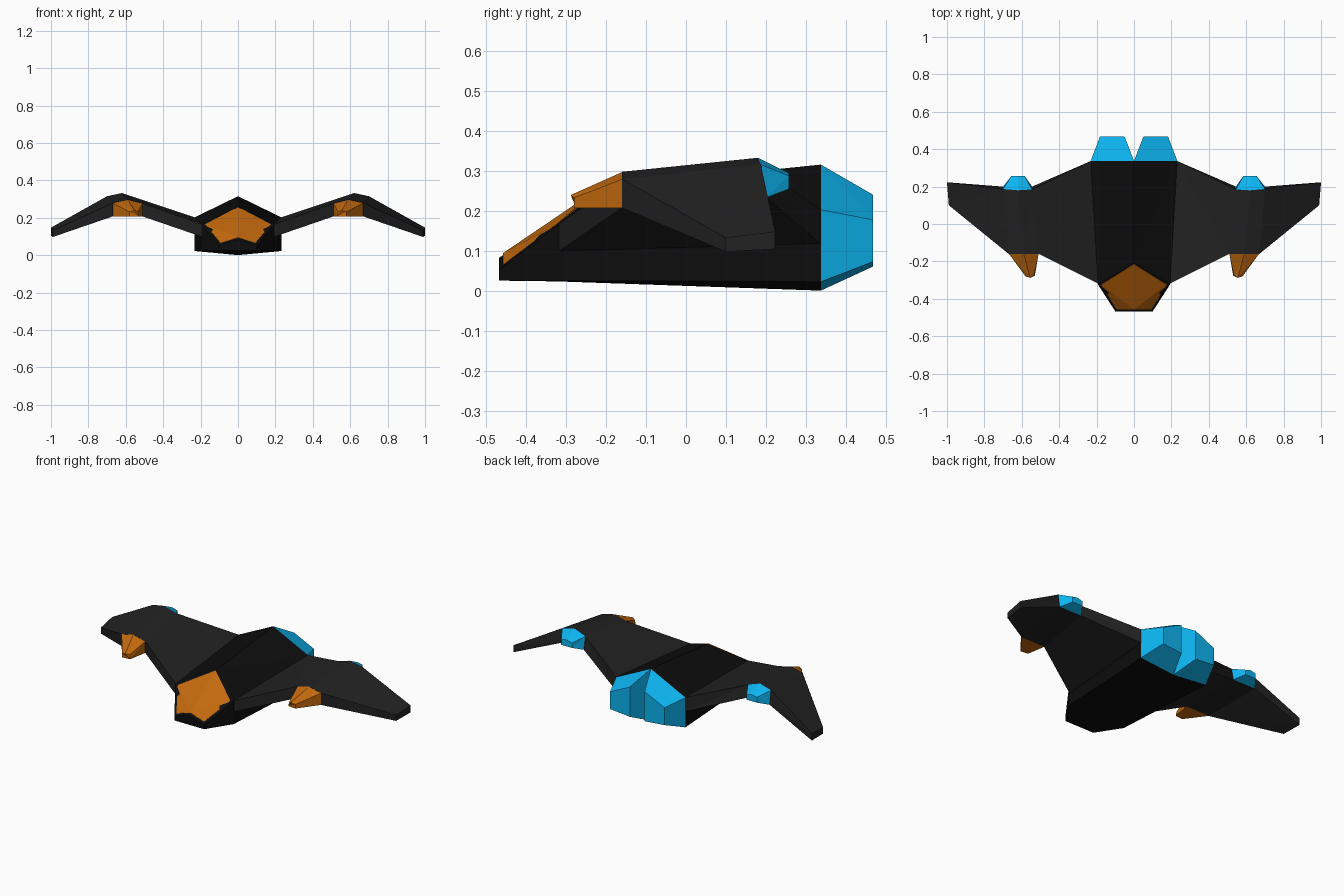
import bpy, bmesh
from mathutils import Vector

if "Cube" in bpy.data.objects:
    bpy.data.objects.remove(bpy.data.objects["Cube"])


def material(name, rgb):
    m = bpy.data.materials.new(name)
    m.diffuse_color = (*rgb, 1)
    m.use_nodes = True
    m.node_tree.nodes["Principled BSDF"].inputs["Base Color"].default_value = m.diffuse_color
    return m


HULL = material("hull_black", (0.004, 0.004, 0.004))
WING = material("wing_charcoal", (0.016, 0.016, 0.016))
AMBER = material("amber", (0.54, 0.14, 0.004))
BLUE = material("glow_blue", (0.004, 0.46, 0.88))


def loft(name, sections, mat, closed=True, caps=(True, True)):
    """Skin faceted sections, then mirror across x = 0 and weld."""
    bm = bmesh.new()
    for side in (1, -1):
        rings = [[bm.verts.new((p[0] * side, p[1], p[2])) for p in s] for s in sections]
        n = len(sections[0])
        for a, b in zip(rings, rings[1:]):
            for i in range(n if closed else n - 1):
                j = (i + 1) % n
                bm.faces.new((a[i], a[j], b[i]))
                bm.faces.new((a[j], b[j], b[i]))
        for ring, cap in zip((rings[0], rings[-1]), caps):
            if cap:
                for i in range(1, n - 1):
                    bm.faces.new((ring[0], ring[i], ring[i + 1]))
    bmesh.ops.remove_doubles(bm, verts=bm.verts, dist=0.0005)
    bmesh.ops.recalc_face_normals(bm, faces=bm.faces)
    bmesh.ops.dissolve_limit(bm, angle_limit=0.01, verts=bm.verts, edges=bm.edges)
    me = bpy.data.meshes.new(name)
    bm.to_mesh(me)
    bm.free()
    me.materials.append(mat)
    ob = bpy.data.objects.new(name, me)
    bpy.context.collection.objects.link(ob)
    return ob


# Fuselage: half profiles from keel to ridge, nose to tail
tail = [(0, .337, .003), (.232, .337, .025), (.232, .337, .205), (0, .337, .318)]
loft("fuselage", [
    [(0, -.467, .028), (.1, -.467, .028), (.1, -.467, .055), (0, -.467, .085)],
    [(0, -.32, .026), (.195, -.32, .028), (.195, -.32, .168), (0, -.205, .262)],
    tail], HULL, closed=False)

# Cockpit window: thin faceted pane on the nose
pane = [(0, -.457, .097), (.093, -.457, .068), (.176, -.325, .168), (0, -.215, .261)]
sink = Vector((0, .012, -.02))
loft("cockpit_window", [[Vector(p) + sink for p in pane], pane], AMBER,
     closed=False, caps=(False, True))

# Gull wings: front top, rear top, rear bottom, front bottom at each station
loft("wings", [
    [(.19, -.32, .168), (.23, .337, .205), (.23, .337, .12), (.19, -.32, .1)],
    [(.51, -.16, .28), (.545, .185, .31), (.545, .2, .235), (.51, -.16, .21)],
    [(.59, -.16, .3), (.62, .18, .335), (.62, .2, .235), (.59, -.16, .21)],
    [(.67, -.16, .282), (.7, .187, .318), (.7, .2, .235), (.67, -.16, .21)],
    [(.99, .1, .135), (1, .223, .15), (1, .223, .107), (.99, .1, .1)]], WING)

# Wing intakes tapering forward
loft("wing_intakes", [
    [(.51, -.158, .21), (.51, -.158, .28), (.59, -.158, .3), (.67, -.158, .282), (.67, -.158, .21)],
    [(.53, -.275, .21), (.535, -.275, .235), (.555, -.288, .242), (.58, -.28, .235), (.58, -.28, .21)],
], AMBER)

# Wing thrusters tapering back
loft("wing_thrusters", [
    [(.545, .2, .235), (.545, .185, .31), (.62, .18, .335), (.7, .187, .318), (.7, .2, .235)],
    [(.585, .257, .257), (.585, .257, .287), (.62, .257, .297), (.655, .257, .29), (.655, .257, .257)],
], BLUE)

# Twin main thrusters behind the fuselage
loft("main_thrusters", [
    tail,
    [(.05, .467, .063), (.182, .467, .075), (.182, .467, .18), (.05, .467, .243)],
], BLUE, caps=(False, True))

# Rest the model exactly on the ground
for ob in bpy.context.collection.objects:
    ob.location.z = -.003
